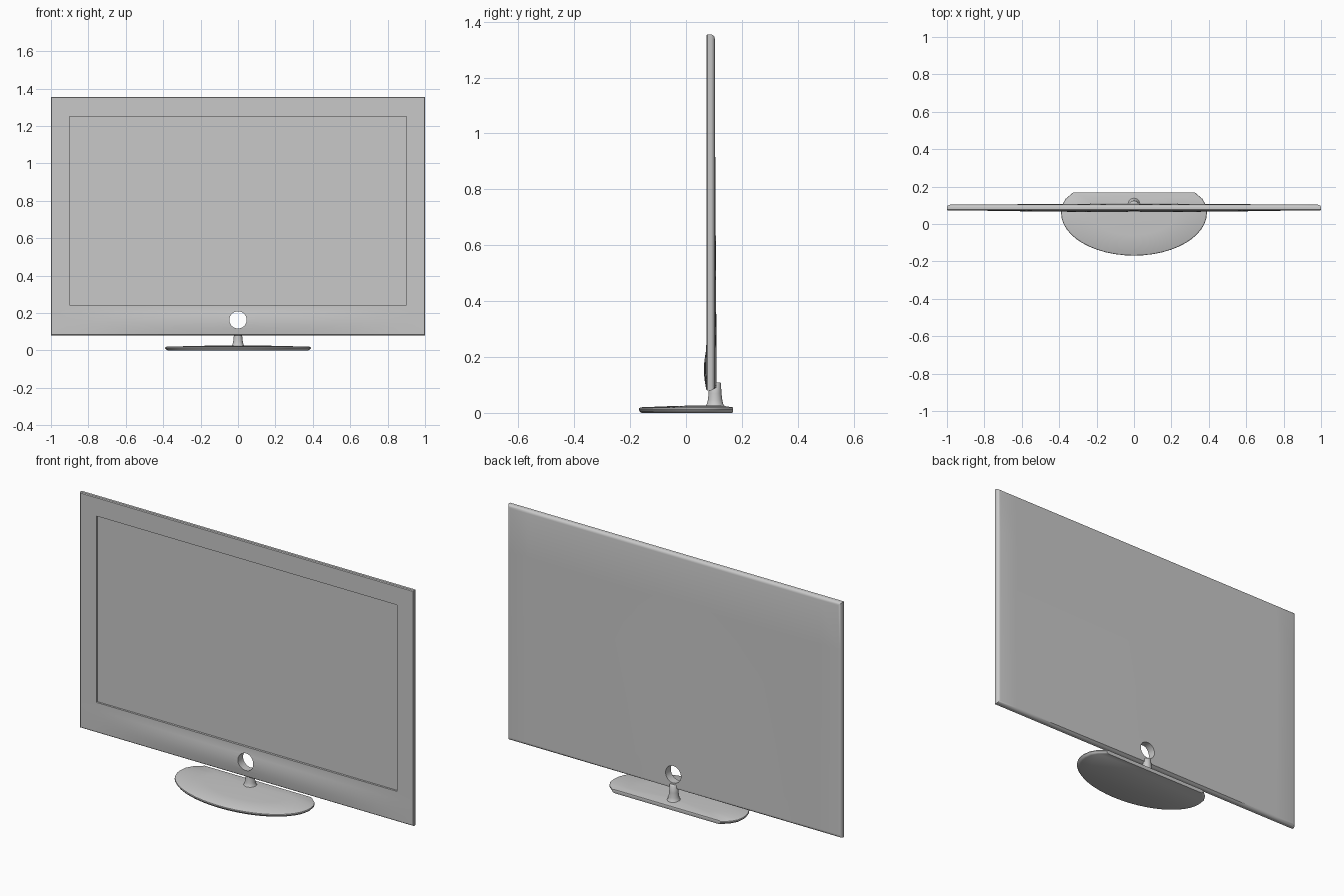
import bpy, bmesh, math
from mathutils import Vector

default = bpy.data.objects.get("Cube")
if default:
    bpy.data.objects.remove(default)

GREY = (0.58, 0.58, 0.58, 1)
grey = bpy.data.materials.new("light grey")
grey.use_nodes = True
grey.diffuse_color = GREY
grey.node_tree.nodes["Principled BSDF"].inputs["Base Color"].default_value = GREY


def make_object(name, bm):
    bmesh.ops.recalc_face_normals(bm, faces=bm.faces)
    mesh = bpy.data.meshes.new(name)
    bm.to_mesh(mesh)
    bm.free()
    obj = bpy.data.objects.new(name, mesh)
    bpy.context.collection.objects.link(obj)
    mesh.materials.append(grey)
    return obj


def select_only(obj):
    bpy.ops.object.select_all(action='DESELECT')
    obj.select_set(True)
    bpy.context.view_layer.objects.active = obj


def smooth(obj, degrees=35):
    select_only(obj)
    bpy.ops.object.shade_smooth_by_angle(angle=math.radians(degrees))


def box(low, high):
    bm = bmesh.new()
    bmesh.ops.create_cube(bm, size=1)
    low, high = Vector(low), Vector(high)
    for v in bm.verts:
        v.co = (low + high) / 2 + v.co * (high - low)
    return bm


def cut(obj, cutter):
    cutter.hide_render = True
    mod = obj.modifiers.new("cut", 'BOOLEAN')
    mod.operation, mod.solver, mod.object = 'DIFFERENCE', 'EXACT', cutter
    select_only(obj)
    bpy.ops.object.modifier_apply(modifier=mod.name)
    bpy.data.objects.remove(cutter)


def loft(name, rings):
    bm = bmesh.new()
    loops = [[bm.verts.new(p) for p in ring] for ring in rings]
    n = len(loops[0])
    for a, b in zip(loops, loops[1:]):
        for i in range(n):
            j = (i + 1) % n
            bm.faces.new((a[i], a[j], b[j], b[i]))
    bm.faces.new(loops[0])
    bm.faces.new(loops[-1])
    return make_object(name, bm)


# Display panel: thin slab with a rounded back rim and a swelling lower bezel
FRONT, BACK, BOTTOM, TOP = 0.073, 0.103, 0.08, 1.355
bm = box((-1, FRONT, BOTTOM), (1, BACK, TOP))
middle = (FRONT + BACK) / 2
for is_back, width, steps in ((True, 0.016, 4), (False, 0.004, 1)):
    rim = [e for e in bm.edges
           if all((v.co.y > middle) == is_back for v in e.verts)
           and abs(e.verts[0].co.y - e.verts[1].co.y) < 1e-5]
    bmesh.ops.bevel(bm, geom=rim, offset=width, segments=steps,
                    profile=0.5, affect='EDGES')
slices = [((i / 8, 0, 0), (1, 0, 0)) for i in range(-7, 8)]
slices += [((0, 0, BOTTOM + 0.02 * i), (0, 0, 1)) for i in range(1, 8)]
slices += [((0, 0, z), (0, 0, 1)) for z in (0.5, 0.8, 1.1)]
for point, normal in slices:
    bmesh.ops.bisect_plane(bm, geom=bm.verts[:] + bm.edges[:] + bm.faces[:],
                           plane_co=point, plane_no=normal)
for v in bm.verts:
    x, y, z = v.co
    if y < middle:
        across = max(0, 1 - (x / 0.9) ** 2)
        height = min(1, max(0, (z - BOTTOM) / 0.15))
        v.co.y -= 0.009 * across * math.sin(math.pi * height)
    elif y > BACK - 0.002:
        v.co.y += 0.007 * (1 - abs(x)) * max(0, 1 - (z - BOTTOM) / 1.1)
panel = make_object("display_panel", bm)

# Recessed screen and the round opening under it
cut(panel, make_object("screen_cutter", box((-0.9, 0, 0.243), (0.9, FRONT + 0.01, 1.252))))
bm = bmesh.new()
bmesh.ops.create_cone(bm, cap_ends=True, segments=40, radius1=0.046, radius2=0.046, depth=0.3)
for v in bm.verts:
    v.co = (v.co.x, middle + v.co.z, 0.163 + v.co.y)
cut(panel, make_object("opening_cutter", bm))
smooth(panel)

# Stand base: half-oval front, straight back with clipped corners
outline = []
for i in range(25):
    a = math.pi * i / 24
    outline.append((-0.39 * math.cos(a), 0.06 - 0.229 * math.sin(a)))
outline += [(0.385, 0.1), (0.365, 0.135), (0.325, 0.169),
            (-0.325, 0.169), (-0.365, 0.135), (-0.385, 0.1)]
CENTRE_Y = 0.1


def base_ring(scale, z):
    return [(x * scale, CENTRE_Y + (y - CENTRE_Y) * scale, z) for x, y in outline]


base = loft("stand_base", [base_ring(s, z) for s, z in (
    (0.96, 0), (0.985, 0.004), (1, 0.012), (0.995, 0.017),
    (0.975, 0.02), (0.6, 0.024), (0.2, 0.027))])
smooth(base)

# Flared neck
neck_rings = []
for r, z in ((0.036, 0.022), (0.03, 0.03), (0.026, 0.045), (0.023, 0.07),
             (0.021, 0.106), (0.018, 0.109)):
    neck_rings.append([(r * math.cos(math.tau * i / 24),
                        0.104 + r * math.sin(math.tau * i / 24), z) for i in range(24)])
smooth(loft("stand_neck", neck_rings), 50)
